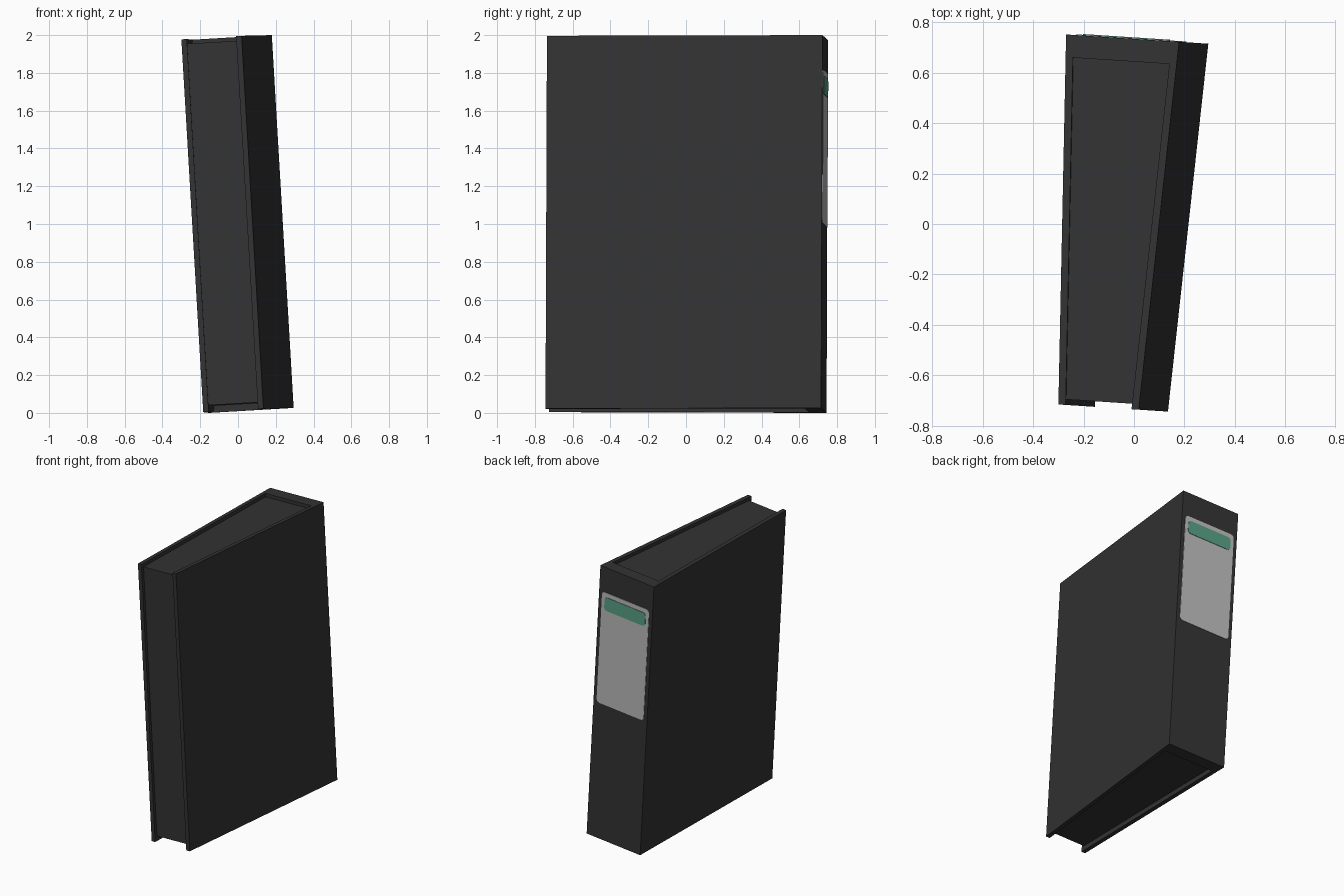
import bpy, bmesh, math
from mathutils import Matrix, Vector

if "Cube" in bpy.data.objects:
    bpy.data.objects.remove(bpy.data.objects["Cube"])

# Overall sizes: height, depth, half widths at spine and at open edge, board thickness
H, D, WB, WF, T = 1.977, 1.466, 0.225, 0.16, 0.029
SPINE = 0.09

# Leaning, slightly turned frame shared by all parts
ay = Vector((0.065, 0.998, 0.0)).normalized()
az = Vector((-0.0585, 0.0038, 0.998)).normalized()
ax = ay.cross(az).normalized()
az = ax.cross(ay)
FRAME = Matrix((ax, ay, az)).transposed().to_4x4()
FRAME.translation = (0.0229, -0.002, 0.0132)


def material(name, rgb):
    m = bpy.data.materials.new(name)
    m.diffuse_color = (*rgb, 1)
    m.use_nodes = True
    m.node_tree.nodes["Principled BSDF"].inputs["Base Color"].default_value = m.diffuse_color
    return m


black = material("charcoal", (0.033, 0.033, 0.033))
grey = material("label grey", (0.5, 0.5, 0.5))
green = material("label green", (0.096, 0.35, 0.235))


def prism(name, outline, offset, mat):
    """Extrude a closed outline by an offset vector."""
    bm = bmesh.new()
    face = bm.faces.new([bm.verts.new(p) for p in outline])
    ext = bmesh.ops.extrude_face_region(bm, geom=[face])
    verts = [v for v in ext["geom"] if isinstance(v, bmesh.types.BMVert)]
    bmesh.ops.translate(bm, verts=verts, vec=offset)
    bmesh.ops.recalc_face_normals(bm, faces=bm.faces)
    me = bpy.data.meshes.new(name)
    bm.to_mesh(me)
    bm.free()
    me.materials.append(mat)
    ob = bpy.data.objects.new(name, me)
    bpy.context.collection.objects.link(ob)
    ob.matrix_world = FRAME
    return ob


def half_width(y):
    """Outer half width of the wedge at depth y."""
    return WF + (WB - WF) * (y + D / 2) / D


# Folded cover: spine and two boards as one U-shaped profile
yb, yf, yi = D / 2, -D / 2, D / 2 - SPINE
right = [(WB, yb), (WF, yf), (WF - T, yf), (half_width(yi) - T, yi)]
profile = right + [(-x, y) for x, y in reversed(right)]
prism("cover", [(x, y, 0) for x, y in profile], (0, 0, H), black)

# Recessed inner block between the boards
y0 = yf + 0.022
xa, xb = half_width(y0) - T, half_width(yi) - T
prism("inner_block", [(-xa, y0, 0.035), (xa, y0, 0.035), (xb, yi, 0.035), (-xb, yi, 0.035)],
      (0, 0, H - 0.06), black)


def spine_plate(name, hw, z0, z1, r, y, mat):
    """Thin rounded plate on the spine."""
    pts = []
    corners = [(hw - r, z1 - r), (-hw + r, z1 - r), (-hw + r, z0 + r), (hw - r, z0 + r)]
    for q, (cx, cz) in enumerate(corners):
        for i in range(5):
            a = math.pi / 2 * (q + i / 4)
            pts.append((cx + r * math.cos(a), y, cz + r * math.sin(a)))
    prism(name, pts, (0, 0.003, 0), mat)


# Spine label with its coloured band
spine_plate("spine_label", 0.198, 0.982, 1.797, 0.025, yb, grey)
spine_plate("label_band", 0.172, 1.668, 1.765, 0.022, yb + 0.003, green)
